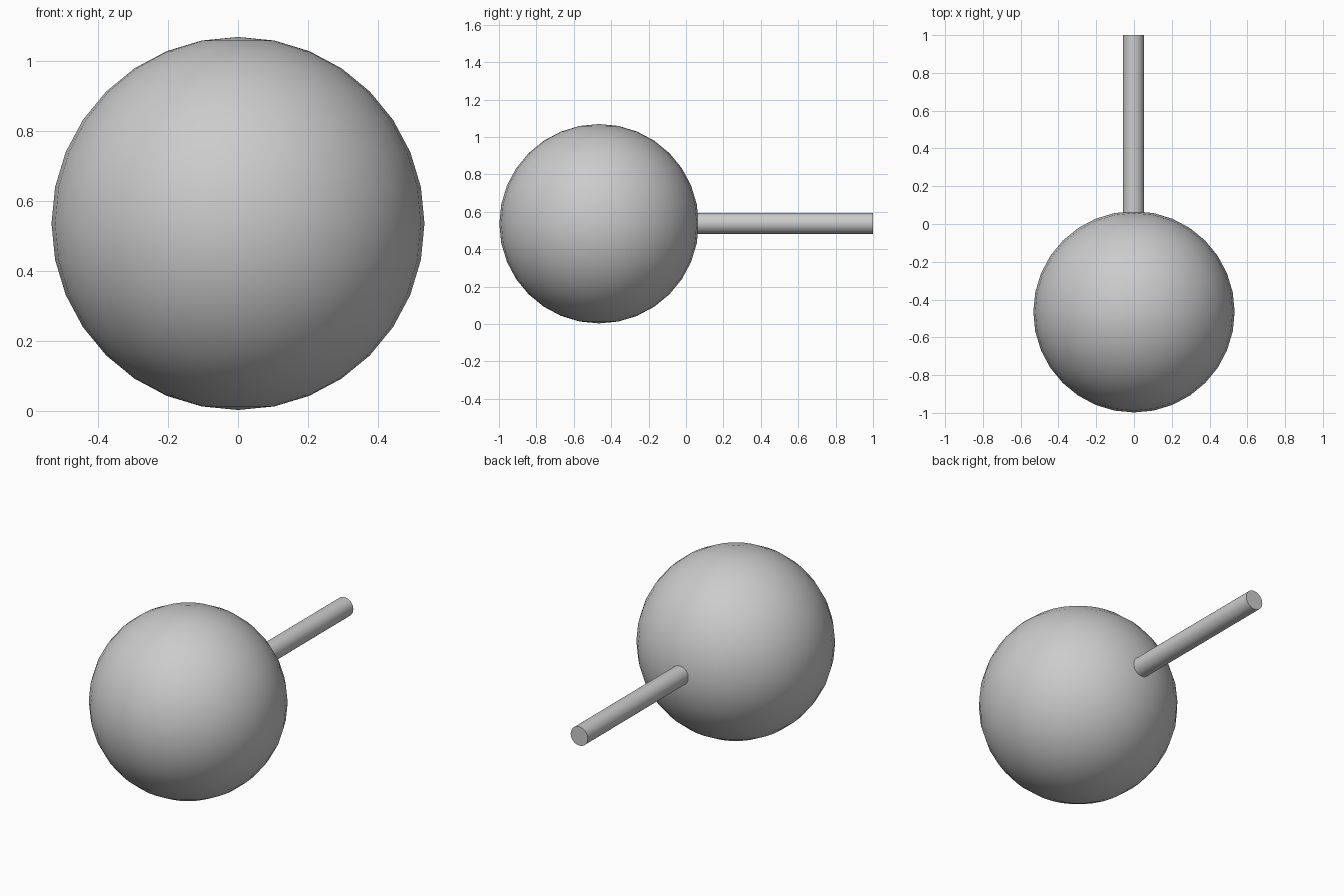
import bpy, math

if "Cube" in bpy.data.objects:
    bpy.data.objects.remove(bpy.data.objects["Cube"])

CY, CZ, R = -0.465, 0.536, 0.533

# round head
bpy.ops.mesh.primitive_uv_sphere_add(segments=32, ring_count=16, radius=R,
                                     location=(0, CY, CZ))
head = bpy.context.object
head.name = "ball"
bpy.ops.object.shade_smooth()

# straight stick running backwards from the ball
y0, y1 = 0.03, 1.0
bpy.ops.mesh.primitive_cylinder_add(vertices=32, radius=0.056, depth=y1 - y0,
                                    location=(-0.002, (y0 + y1) / 2, 0.538),
                                    rotation=(math.pi / 2, 0, 0))
stick = bpy.context.object
stick.name = "stick"
bpy.ops.object.shade_smooth_by_angle(angle=math.radians(40))
